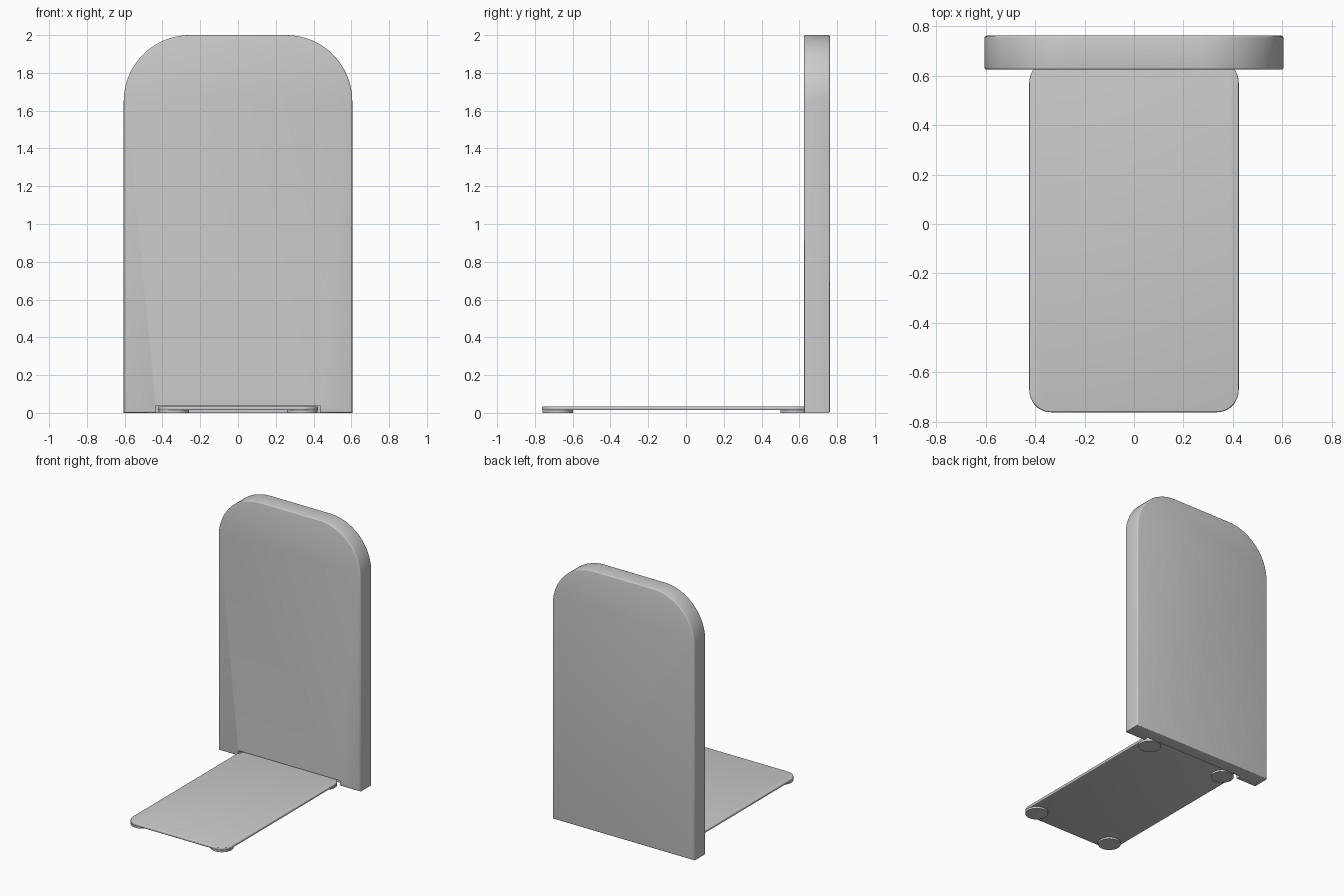
import bpy, bmesh
from math import sin, cos, pi
from mathutils import Matrix

if "Cube" in bpy.data.objects:
    bpy.data.objects.remove(bpy.data.objects["Cube"])


def rounded_outline(x0, x1, y0, y1, r_low, r_high, seg=14):
    """2D rectangle, counter-clockwise, with rounded lower and upper corners."""
    pts = []
    corners = [(x1, y0, r_low, -1, 1), (x1, y1, r_high, -1, -1),
               (x0, y1, r_high, 1, -1), (x0, y0, r_low, 1, 1)]
    for i, (x, y, r, sx, sy) in enumerate(corners):
        if r == 0:
            pts.append((x, y))
            continue
        for k in range(seg + 1):
            a = (i - 1) * pi / 2 + k / seg * pi / 2
            pts.append((x + sx * r + r * cos(a), y + sy * r + r * sin(a)))
    return pts


def slab(name, outline, thickness, bevel, matrix):
    """Extrude an outline along local z, soften both rims, then place it."""
    bm = bmesh.new()
    face = bm.faces.new([bm.verts.new((x, y, 0)) for x, y in outline])
    ext = bmesh.ops.extrude_face_region(bm, geom=[face])
    verts = [v for v in ext["geom"] if isinstance(v, bmesh.types.BMVert)]
    bmesh.ops.translate(bm, vec=(0, 0, thickness), verts=verts)
    bmesh.ops.recalc_face_normals(bm, faces=bm.faces)
    if bevel:
        rims = [e for e in bm.edges
                if abs(e.verts[0].co.z - e.verts[1].co.z) < 1e-6]
        bmesh.ops.bevel(bm, geom=rims, offset=bevel, segments=3,
                        profile=0.5, affect='EDGES')
    bm.transform(matrix)
    bmesh.ops.recalc_face_normals(bm, faces=bm.faces)
    mesh = bpy.data.meshes.new(name)
    bm.to_mesh(mesh)
    bm.free()
    obj = bpy.data.objects.new(name, mesh)
    bpy.context.collection.objects.link(obj)
    return obj


def smooth(obj):
    bpy.ops.object.select_all(action='DESELECT')
    bpy.context.view_layer.objects.active = obj
    obj.select_set(True)
    bpy.ops.object.shade_smooth_by_angle(angle=0.6)


# Upright panel: outline in x-z, extruded towards -y from the back
upright = slab("upright_panel", rounded_outline(-0.605, 0.605, 0, 2, 0, 0.35, 20),
               0.137, 0.008,
               Matrix.Translation((0, 0.762, 0)) @ Matrix.Rotation(pi / 2, 4, 'X'))

# Shallow notch in the foot of the panel that receives the base plate
cutter = slab("notch_cutter", rounded_outline(-0.433, 0.433, 0.55, 0.668, 0, 0),
              0.14, 0, Matrix.Translation((0, 0, -0.1)))
cutter.hide_render = True
cutter.hide_viewport = True
notch = upright.modifiers.new("notch", 'BOOLEAN')
notch.operation = 'DIFFERENCE'
notch.solver = 'EXACT'
notch.object = cutter
smooth(upright)

# Thin base plate with rounded corners
plate = slab("base_plate", rounded_outline(-0.424, 0.424, -0.762, 0.662, 0.09, 0.09),
             0.02, 0.006, Matrix.Translation((0, 0, 0.014)))
smooth(plate)

# Four round pads under the plate corners
for y, side in ((-0.68, "front"), (0.58, "rear")):
    for x, hand in ((-0.34, "left"), (0.34, "right")):
        bpy.ops.mesh.primitive_cylinder_add(vertices=40, radius=0.081, depth=0.015,
                                            location=(x, y, 0.0075))
        pad = bpy.context.object
        pad.name = f"{side}_{hand}_pad"
        smooth(pad)
